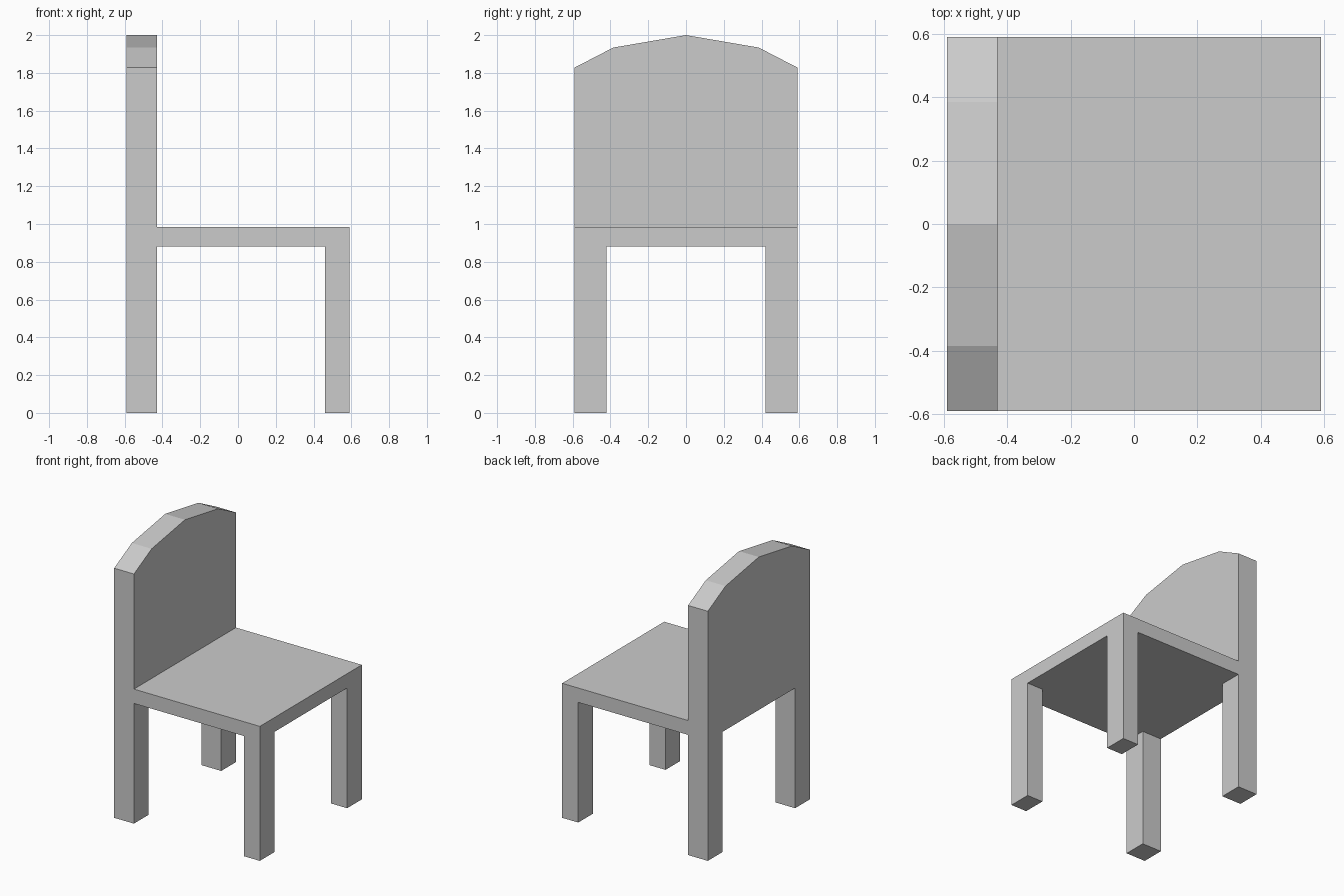
import bpy
import bmesh

if "Cube" in bpy.data.objects:
    bpy.data.objects.remove(bpy.data.objects["Cube"])

HALF = 0.59          # half width and half depth
BACK_X = -0.43       # front surface of the backrest
SEAT_Z = (0.88, 0.985)
LEG_Y = 0.42         # inner side of the legs


def add_object(name, bm):
    bmesh.ops.recalc_face_normals(bm, faces=bm.faces)
    mesh = bpy.data.meshes.new(name)
    bm.to_mesh(mesh)
    bm.free()
    obj = bpy.data.objects.new(name, mesh)
    bpy.context.collection.objects.link(obj)
    return obj


def extrude_profile(name, points, x0, x1):
    """Extrude a closed (y, z) outline along x."""
    bm = bmesh.new()
    face = bm.faces.new([bm.verts.new((x0, y, z)) for y, z in points])
    new = bmesh.ops.extrude_face_region(bm, geom=[face])["geom"]
    verts = [g for g in new if isinstance(g, bmesh.types.BMVert)]
    bmesh.ops.translate(bm, verts=verts, vec=(x1 - x0, 0, 0))
    return add_object(name, bm)


def box(name, x, y, z):
    outline = [(y[0], z[0]), (y[1], z[0]), (y[1], z[1]), (y[0], z[1])]
    return extrude_profile(name, outline, *x)


# Backrest and rear legs: one slab with a faceted arched top
half = [(LEG_Y, SEAT_Z[0]), (LEG_Y, 0), (HALF, 0), (HALF, 1.828), (0.385, 1.934)]
outline = half + [(0, 2.0)] + [(-y, z) for y, z in reversed(half)]
extrude_profile("backrest_with_rear_legs", outline, -HALF, BACK_X)

# Seat
box("seat", (BACK_X, HALF), (-HALF, HALF), SEAT_Z)

# Front legs, thinner than the rear ones
for side, y in (("right", (-HALF, -LEG_Y)), ("left", (LEG_Y, HALF))):
    box("front_leg_" + side, (0.46, HALF), y, (0, SEAT_Z[0]))
